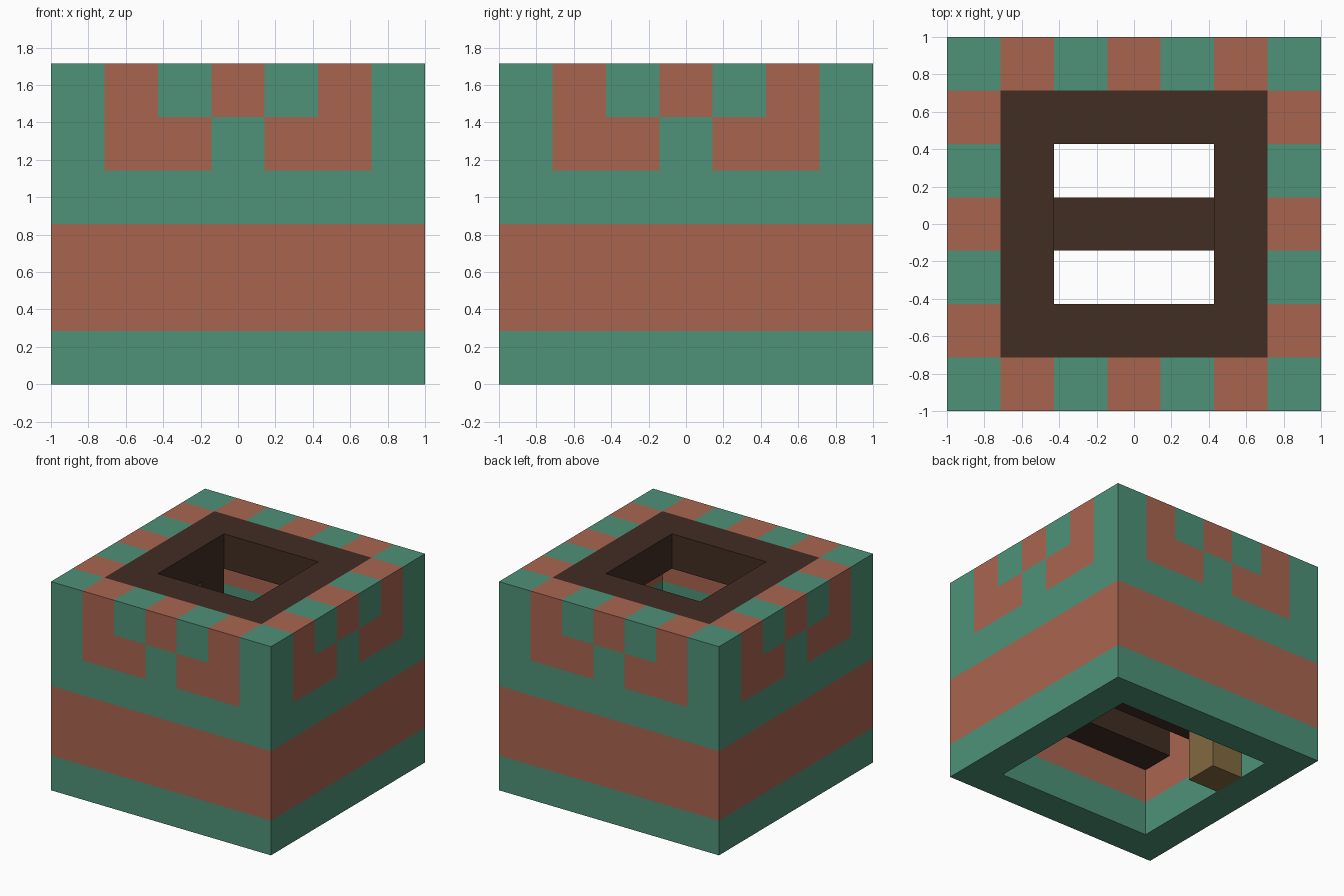
import bpy
import bmesh
from mathutils import Matrix, Vector

cube = bpy.data.objects.get("Cube")
if cube:
    bpy.data.objects.remove(cube, do_unlink=True)

U = 2 / 7            # one block
SIDE, TALL = 7, 6    # blocks across and up


def material(name, rgb):
    linear = [((c / 255 + 0.055) / 1.055) ** 2.4 for c in rgb] + [1]
    mat = bpy.data.materials.new(name)
    mat.use_nodes = True
    mat.diffuse_color = linear
    mat.node_tree.nodes["Principled BSDF"].inputs["Base Color"].default_value = linear
    return mat


green = material("green", (78, 146, 121))
clay = material("terracotta", (169, 101, 79))
brown = material("dark brown", (65, 45, 35))
tan = material("tan", (130, 106, 65))


def add_box(bm, low, high):
    """Box between two corners given in blocks."""
    low, high = Vector(low), Vector(high)
    mid = (low + high) / 2 - Vector((SIDE / 2, SIDE / 2, 0))
    place = Matrix.Translation(mid * U) @ Matrix.Diagonal((*((high - low) * U), 1))
    return bmesh.ops.create_cube(bm, size=1, matrix=place)["verts"]


def finish(bm, name, mats):
    mesh = bpy.data.meshes.new(name)
    bm.to_mesh(mesh)
    bm.free()
    for mat in mats:
        mesh.materials.append(mat)
    obj = bpy.data.objects.new(name, mesh)
    bpy.context.collection.objects.link(obj)
    return obj


def block(name, low, high, mat):
    bm = bmesh.new()
    add_box(bm, low, high)
    return finish(bm, name, [mat])


def is_clay(i, j, k):
    """Colour rule for the wall block at column i, row j, layer k."""
    along = i if j in (0, SIDE - 1) else j
    if k in (1, 2):
        return True
    if k == 4:
        return along in (1, 2, 4, 5)
    return k == 5 and along % 2 == 1


# Hollow outer walls, one block thick, cut along the block lines
bm = bmesh.new()
add_box(bm, (0, 0, 0), (SIDE, SIDE, TALL))
inner = add_box(bm, (1, 1, 0), (SIDE - 1, SIDE - 1, TALL))
bmesh.ops.reverse_faces(bm, faces=list({f for v in inner for f in v.link_faces}))
for axis, count in enumerate((SIDE, SIDE, TALL)):
    for n in range(1, count):
        point, normal = Vector(), Vector()
        point[axis] = (n - (SIDE / 2 if axis < 2 else 0)) * U
        normal[axis] = 1
        bmesh.ops.bisect_plane(bm, geom=bm.verts[:] + bm.edges[:] + bm.faces[:],
                               plane_co=point, plane_no=normal)
reach = (SIDE / 2 - 1) * U
caps = [f for f in bm.faces if abs(f.normal.z) > 0.5
        and max(abs(f.calc_center_median().x), abs(f.calc_center_median().y)) < reach]
bmesh.ops.delete(bm, geom=caps, context="FACES")
bmesh.ops.remove_doubles(bm, verts=bm.verts[:], dist=0.001)
bm.normal_update()
for f in bm.faces:
    cell = (f.calc_center_median() - f.normal * U / 2) / U
    i, j, k = int(cell.x + SIDE / 2), int(cell.y + SIDE / 2), int(cell.z)
    f.material_index = int(is_clay(i, j, k))
finish(bm, "outer_walls", [green, clay])

# Dark frame flush with the rim
for name, x in (("right", 1), ("left", 5)):
    block("roof_frame_" + name, (x, 1, 5), (x + 1, 6, 6), brown)
for name, y in (("front", 1), ("back", 5)):
    block("roof_frame_" + name, (2, y, 5), (5, y + 1, 6), brown)

# Floor beams spanning the inside
for name, y in (("front", 1), ("middle", 3), ("back", 5)):
    block("floor_beam_" + name, (1, y, 2), (6, y + 1, 3), brown)

# Post against the inside wall with a dark top
block("post", (1, 4, 0), (2, 5, 4), tan)
block("post_top", (1, 4, 4), (2, 5, 5), brown)
